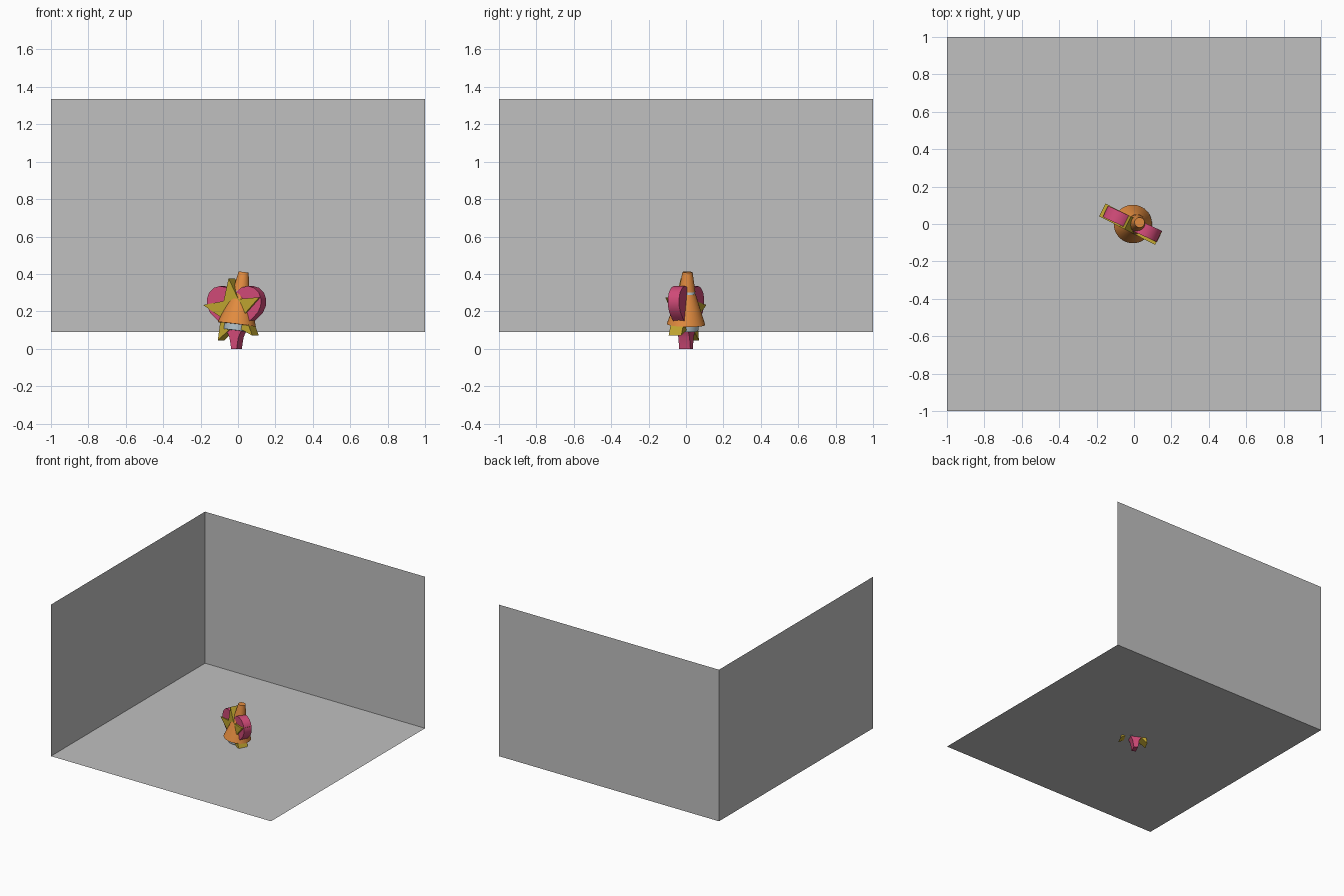
import bpy, bmesh, math
from mathutils import Matrix, Vector

if "Cube" in bpy.data.objects:
    bpy.data.objects.remove(bpy.data.objects["Cube"])


def material(name, rgb):
    m = bpy.data.materials.new(name)
    m.diffuse_color = (*rgb, 1)
    m.use_nodes = True
    m.node_tree.nodes["Principled BSDF"].inputs["Base Color"].default_value = m.diffuse_color
    return m


GREY = material("room grey", (0.53, 0.53, 0.53))
ORANGE = material("orange", (0.76, 0.26, 0.05))
PALE = material("pale band", (0.50, 0.60, 0.66))
PINK = material("pink", (0.64, 0.07, 0.19))
YELLOW = material("yellow", (0.53, 0.38, 0.03))


def make(name, bm, mat, matrix=Matrix(), smooth=None):
    bmesh.ops.recalc_face_normals(bm, faces=bm.faces)
    me = bpy.data.meshes.new(name)
    bm.to_mesh(me)
    bm.free()
    ob = bpy.data.objects.new(name, me)
    bpy.context.collection.objects.link(ob)
    me.materials.append(mat)
    ob.matrix_world = matrix
    if smooth:
        bpy.ops.object.select_all(action='DESELECT')
        ob.select_set(True)
        bpy.context.view_layer.objects.active = ob
        bpy.ops.object.shade_smooth_by_angle(angle=math.radians(smooth))
    return ob


def sheet(name, corners):
    bm = bmesh.new()
    face = bm.faces.new([bm.verts.new(c) for c in corners])
    me = bpy.data.meshes.new(name)
    face.normal_update()
    bm.to_mesh(me)
    bm.free()
    me.materials.append(GREY)
    bpy.context.collection.objects.link(bpy.data.objects.new(name, me))


def slab(name, outline, thick, mat, matrix, smooth=None):
    """Extruded outline standing in the local xz plane."""
    bm = bmesh.new()
    face = bm.faces.new([bm.verts.new((x, -thick / 2, z)) for x, z in outline])
    moved = bmesh.ops.extrude_face_region(bm, geom=[face])
    verts = [v for v in moved["geom"] if isinstance(v, bmesh.types.BMVert)]
    bmesh.ops.translate(bm, verts=verts, vec=(0, thick, 0))
    return make(name, bm, mat, matrix, smooth)


def frustum(name, r1, r2, z1, z2, mat, matrix):
    bm = bmesh.new()
    bmesh.ops.create_cone(bm, cap_ends=True, segments=40, radius1=r1, radius2=r2,
                          depth=z2 - z1, matrix=Matrix.Translation((0, 0, (z1 + z2) / 2)))
    return make(name, bm, mat, matrix, 40)


# Open room: floor and two walls
F, T = 0.09, 1.335
sheet("floor", [(-1, -1, F), (1, -1, F), (1, 1, F), (-1, 1, F)])
sheet("back_wall", [(-1, 1, F), (1, 1, F), (1, 1, T), (-1, 1, T)])
sheet("left_wall", [(-1, -1, F), (-1, 1, F), (-1, 1, T), (-1, -1, T)])

# Leaning cone with two pale bands
axis = Vector((0.036, 0.008, 0.28))
lean = Matrix.Translation((-0.006, 0, 0.13)) @ axis.to_track_quat('Z', 'Y').to_matrix().to_4x4()
frustum("cone_skirt", 0.103, 0.047, 0, 0.165, ORANGE, lean)
frustum("cone_band", 0.045, 0.042, 0.165, 0.178, PALE, lean)
frustum("cone_top", 0.045, 0.027, 0.178, 0.282, ORANGE, lean)
frustum("lower_band", 0.066, 0.07, -0.033, 0, PALE, lean)

# Heart with a narrow tail, turned about the upright axis
turn = Matrix.Rotation(math.radians(-25), 4, 'Z')
half = [(0.02, 0.31), (0.045, 0.328), (0.085, 0.335), (0.12, 0.325), (0.147, 0.3),
        (0.16, 0.265), (0.158, 0.23), (0.142, 0.195), (0.112, 0.165), (0.075, 0.135),
        (0.045, 0.1), (0.026, 0.06), (0.016, 0.0)]
heart = [(0, 0.285)] + half + [(-x, z) for x, z in reversed(half)]
slab("heart", heart, 0.066, PINK, Matrix.Translation((-0.008, 0, 0)) @ turn, 35)

# Five pointed star sharing the same middle
star = []
for i in range(10):
    a = math.radians(25 + 36 * i)
    r = 0.075 if i % 2 else 0.178
    star.append((r * math.cos(a), r * math.sin(a)))
slab("star", star, 0.076, YELLOW,
     Matrix.Translation((-0.014, -0.004, 0.2)) @ Matrix.Rotation(math.radians(-27), 4, 'Z'))
